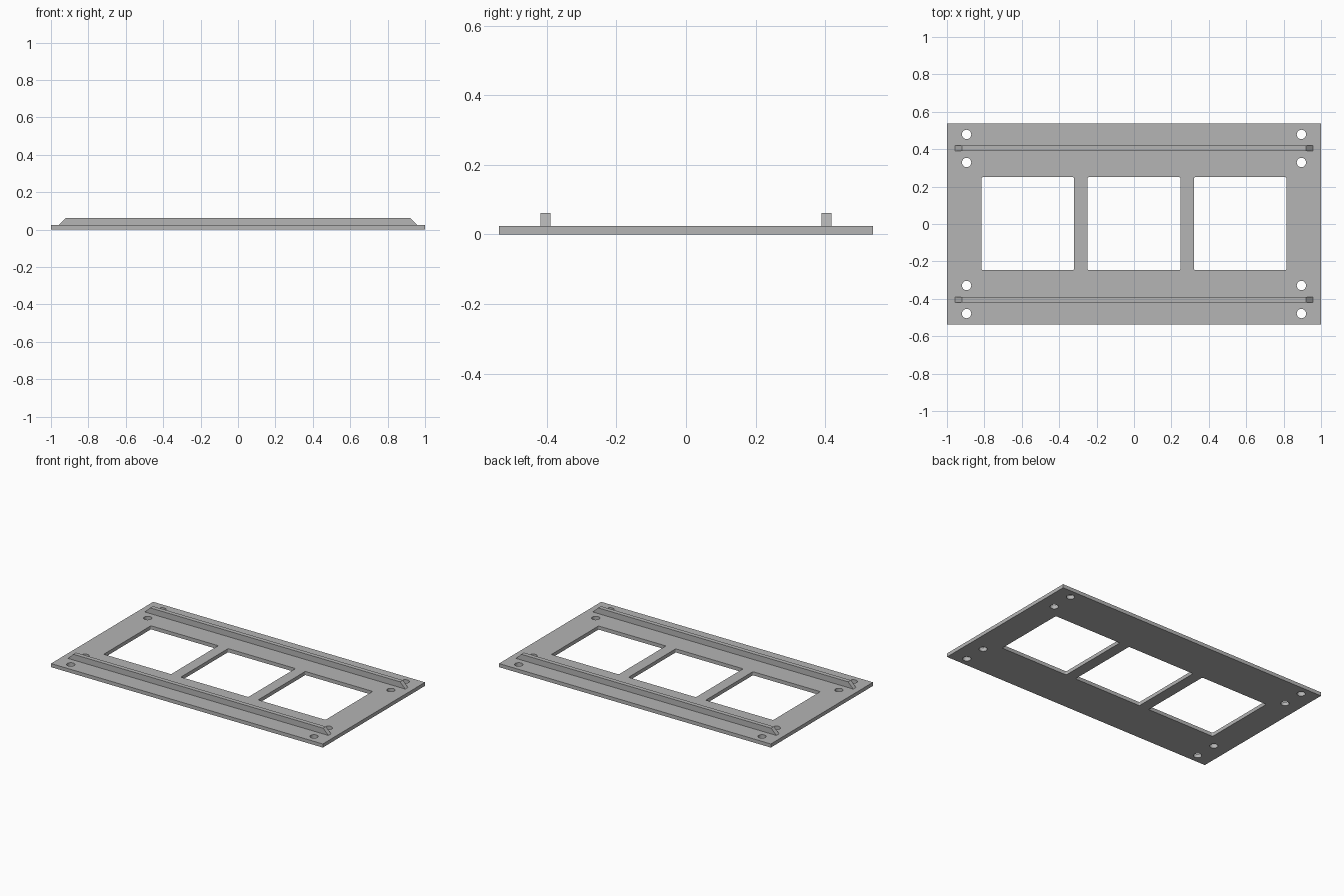
import bpy, bmesh
from math import pi, sin, cos

cube = bpy.data.objects.get("Cube")
if cube:
    bpy.data.objects.remove(cube, do_unlink=True)

THICK = 0.024
RAIL_TOP = 0.062

grey = bpy.data.materials.new("plain grey")
grey.use_nodes = True
colour = (0.46, 0.46, 0.46, 1)
grey.diffuse_color = colour
bsdf = next(n for n in grey.node_tree.nodes if n.type == 'BSDF_PRINCIPLED')
bsdf.inputs["Base Color"].default_value = colour


def circle(cx, cy, r, n=32):
    return [(cx + r * cos(2 * pi * i / n), cy + r * sin(2 * pi * i / n)) for i in range(n)]


def rounded_rect(cx, cy, hx, hy, r=0, steps=4):
    """Rectangle outline with optional rounded corners."""
    if r == 0:
        return [(cx + sx * hx, cy + sy * hy) for sx, sy in ((1, 1), (-1, 1), (-1, -1), (1, -1))]
    pts = []
    for k, (sx, sy) in enumerate(((1, 1), (-1, 1), (-1, -1), (1, -1))):
        for i in range(steps + 1):
            a = (k + i / steps) * pi / 2
            pts.append((cx + sx * (hx - r) + r * cos(a), cy + sy * (hy - r) + r * sin(a)))
    return pts


def extruded_outline(name, outlines, depth):
    """Fill nested outlines, extrude them from z = 0 and return a mesh object."""
    curve = bpy.data.curves.new(name + " outline", 'CURVE')
    curve.dimensions = '2D'
    curve.fill_mode = 'BOTH'
    curve.extrude = depth / 2
    for pts in outlines:
        spline = curve.splines.new('POLY')
        spline.points.add(len(pts) - 1)
        for p, (x, y) in zip(spline.points, pts):
            p.co = (x, y, 0, 1)
        spline.use_cyclic_u = True
    temp = bpy.data.objects.new(name + " temp", curve)
    bpy.context.collection.objects.link(temp)
    bpy.context.view_layer.update()
    deps = bpy.context.evaluated_depsgraph_get()
    mesh = bpy.data.meshes.new_from_object(temp.evaluated_get(deps))
    bpy.data.objects.remove(temp, do_unlink=True)
    bpy.data.curves.remove(curve)
    bm = bmesh.new()
    bm.from_mesh(mesh)
    bmesh.ops.translate(bm, verts=bm.verts, vec=(0, 0, depth / 2))
    return finish(name, bm, mesh)


def finish(name, bm, mesh):
    """Weld, fix normals, colour and shade the part."""
    bmesh.ops.remove_doubles(bm, verts=bm.verts, dist=0.0001)
    bmesh.ops.recalc_face_normals(bm, faces=bm.faces)
    bm.to_mesh(mesh)
    bm.free()
    mesh.name = name
    mesh.materials.clear()
    mesh.materials.append(grey)
    obj = bpy.data.objects.new(name, mesh)
    bpy.context.collection.objects.link(obj)
    bpy.ops.object.select_all(action='DESELECT')
    obj.select_set(True)
    bpy.context.view_layer.objects.active = obj
    bpy.ops.object.shade_smooth_by_angle(angle=pi / 6)
    return obj


def rail(name, y):
    """Bar along x with ends sloping in towards the top."""
    profile = ((-0.958, THICK), (0.958, THICK), (0.92, RAIL_TOP), (-0.92, RAIL_TOP))
    bm = bmesh.new()
    face = bm.faces.new([bm.verts.new((x, y - 0.0145, z)) for x, z in profile])
    side = bmesh.ops.extrude_face_region(bm, geom=[face])
    verts = [g for g in side["geom"] if isinstance(g, bmesh.types.BMVert)]
    bmesh.ops.translate(bm, verts=verts, vec=(0, 0.029, 0))
    return finish(name, bm, bpy.data.meshes.new(name))


# Base plate with three windows and paired screw holes in each corner
outlines = [rounded_rect(0, 0, 1, 0.537)]
outlines += [rounded_rect(x, 0.002, 0.248, 0.248, 0.006) for x in (-0.568, 0, 0.568)]
outlines += [circle(sx * 0.895, sy * y, 0.025)
             for sx in (-1, 1) for sy in (-1, 1) for y in (0.329, 0.479)]
extruded_outline("base_plate", outlines, THICK)

# Stiffening rails
rail("front_rail", -0.404)
rail("back_rail", 0.404)
